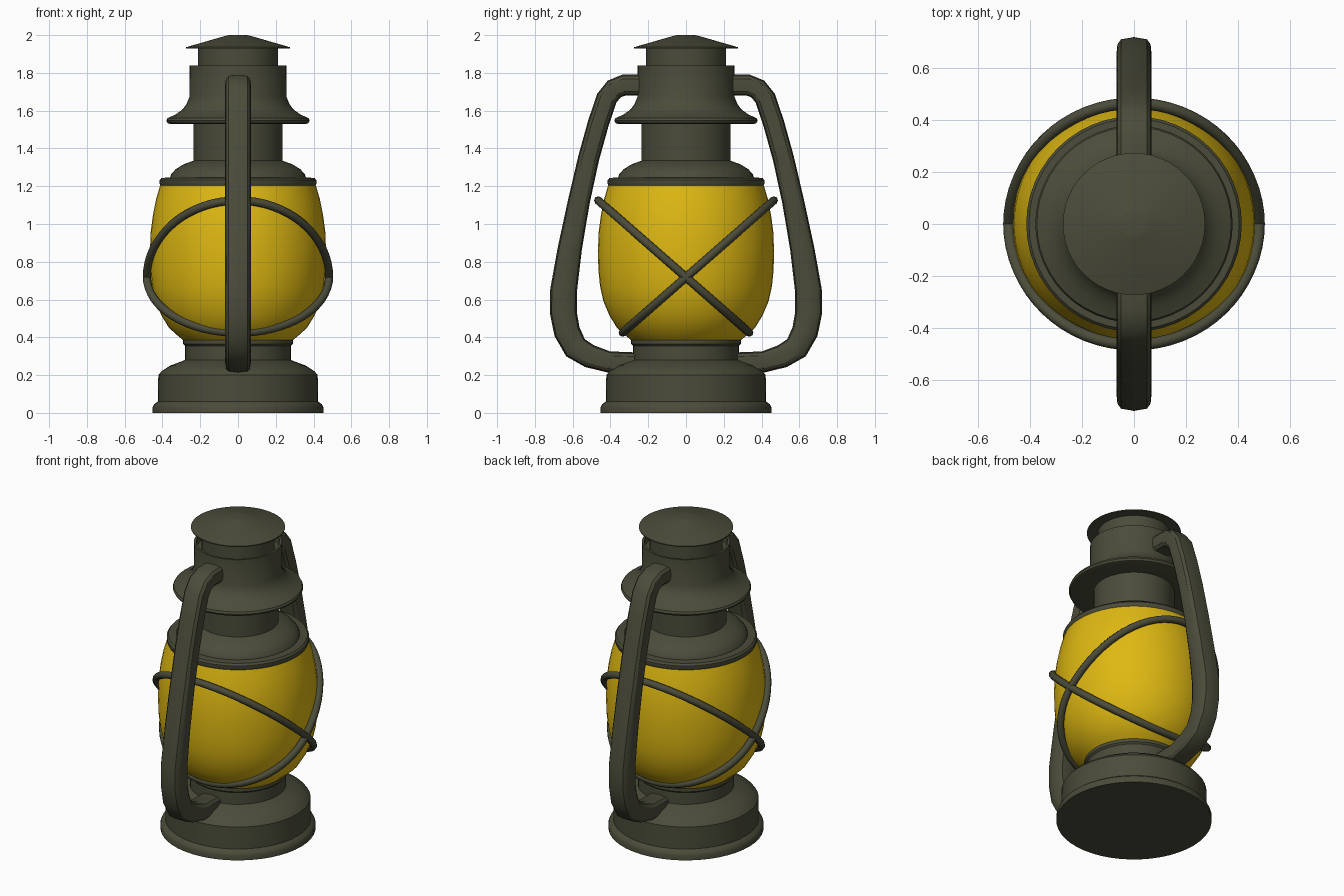
import bpy, bmesh
from math import sin, cos, pi, radians
from mathutils import Vector

if "Cube" in bpy.data.objects:
    bpy.data.objects.remove(bpy.data.objects["Cube"])


def material(name, color):
    m = bpy.data.materials.new(name)
    m.diffuse_color = color
    m.use_nodes = True
    m.node_tree.nodes["Principled BSDF"].inputs["Base Color"].default_value = m.diffuse_color
    return m


METAL = material("olive_metal", (0.07, 0.072, 0.042, 1))
AMBER = material("amber_glass", (0.73, 0.48, 0.006, 1))


def finish(name, bm, mat):
    bmesh.ops.recalc_face_normals(bm, faces=bm.faces)
    me = bpy.data.meshes.new(name)
    bm.to_mesh(me)
    bm.free()
    me.materials.append(mat)
    ob = bpy.data.objects.new(name, me)
    bpy.context.collection.objects.link(ob)
    bpy.ops.object.select_all(action='DESELECT')
    ob.select_set(True)
    bpy.context.view_layer.objects.active = ob
    bpy.ops.object.shade_smooth_by_angle(angle=radians(32))
    return ob


def lathe(name, profile, mat=METAL, segs=48):
    """Revolve (radius, z) points around the z axis."""
    bm = bmesh.new()
    vs = [bm.verts.new((r, 0, z)) for r, z in profile]
    edges = [bm.edges.new(p) for p in zip(vs, vs[1:])]
    bmesh.ops.spin(bm, geom=vs + edges, axis=(0, 0, 1), cent=(0, 0, 0),
                   angle=2 * pi, steps=segs)
    bmesh.ops.remove_doubles(bm, verts=bm.verts, dist=1e-4)
    return finish(name, bm, mat)


# Stepped base with the burner collar on top
lathe("base", [(0, 0), (0.452, 0), (0.452, 0.03), (0.445, 0.045), (0.424, 0.06),
               (0.422, 0.2), (0.405, 0.22), (0.36, 0.25), (0.28, 0.28),
               (0.28, 0.355), (0.29, 0.365), (0.29, 0.4), (0, 0.4)])

# Bulging glass globe
lathe("globe", [(0.29, 0.385), (0.315, 0.405), (0.365, 0.45), (0.405, 0.515),
                (0.437, 0.59), (0.455, 0.67), (0.464, 0.76), (0.466, 0.86),
                (0.462, 0.96), (0.45, 1.05), (0.434, 1.13), (0.412, 1.205)], AMBER)

# Shoulder above the globe, with rolled rim, and the neck
lathe("shoulder", [(0.38, 1.2), (0.408, 1.2), (0.415, 1.212), (0.415, 1.232),
                   (0.405, 1.244), (0.36, 1.246), (0.353, 1.265), (0.33, 1.29),
                   (0.29, 1.315), (0.236, 1.335)])
lathe("neck", [(0.236, 1.32), (0.236, 1.55)])

# Flared hood and open sleeve
lathe("hood", [(0.236, 1.535), (0.36, 1.53), (0.374, 1.535), (0.38, 1.547),
               (0.374, 1.56), (0.33, 1.58), (0.295, 1.605), (0.272, 1.635),
               (0.258, 1.67), (0.256, 1.84), (0.243, 1.84), (0.243, 1.79),
               (0.2, 1.79)])

# Chimney and cap
lathe("chimney", [(0.212, 1.78), (0.212, 1.945)])
lathe("cap", [(0, 1.932), (0.274, 1.93), (0.274, 1.936), (0.06, 1.998),
              (0.045, 2.0), (0, 2.0)])

# Side tube: rounded box section swept along (y, z, half thickness), mirrored
PATH = [(0.23, 1.735, .056), (0.33, 1.735, .056), (0.38, 1.715, .056),
        (0.42, 1.665, .056), (0.465, 1.53, .056), (0.515, 1.35, .056),
        (0.567, 1.12, .058), (0.615, 0.87, .064), (0.648, 0.65, .071),
        (0.649, 0.53, .071), (0.63, 0.43, .07), (0.585, 0.345, .067),
        (0.51, 0.3, .062), (0.41, 0.27, .056), (0.26, 0.265, .055)]
SECTION = [(0.064, 0.6), (0.05, 0.88), (0, 1), (-0.05, 0.88), (-0.064, 0.6),
           (-0.068, 0), (-0.064, -0.6), (-0.05, -0.88), (0, -1),
           (0.05, -0.88), (0.064, -0.6), (0.068, 0)]
bm = bmesh.new()
rings = []
for i, (y, z, t) in enumerate(PATH):
    a, b = PATH[max(i - 1, 0)], PATH[min(i + 1, len(PATH) - 1)]
    d = Vector((b[0] - a[0], b[1] - a[1])).normalized()
    rings.append([bm.verts.new((sx, y - d.y * k * t, z + d.x * k * t))
                  for sx, k in SECTION])
n = len(SECTION)
for p, q in zip(rings, rings[1:]):
    for j in range(n):
        bm.faces.new((p[j], p[(j + 1) % n], q[(j + 1) % n], q[j]))
bm.faces.new(rings[0])
bm.faces.new(rings[-1])
tube = finish("side_tubes", bm, METAL)
mirror = tube.modifiers.new("mirror", 'MIRROR')
mirror.use_axis = (False, True, False)

# Two crossed guard wires, each a tilted ring around the globe
for name, side in (("guard_wire_front", -1), ("guard_wire_back", 1)):
    cu = bpy.data.curves.new(name, 'CURVE')
    cu.dimensions = '3D'
    cu.bevel_depth = 0.022
    cu.bevel_resolution = 2
    sp = cu.splines.new('POLY')
    N = 64
    sp.points.add(N - 1)
    for i, pt in enumerate(sp.points):
        s = sin(2 * pi * i / N)
        reach = 0.465 if s > 0 else 0.335
        pt.co = (0.482 * cos(2 * pi * i / N), side * reach * s,
                 0.718 + 0.875 * reach * s, 1)
    sp.use_cyclic_u = True
    sp.use_smooth = True
    cu.materials.append(METAL)
    bpy.context.collection.objects.link(bpy.data.objects.new(name, cu))
